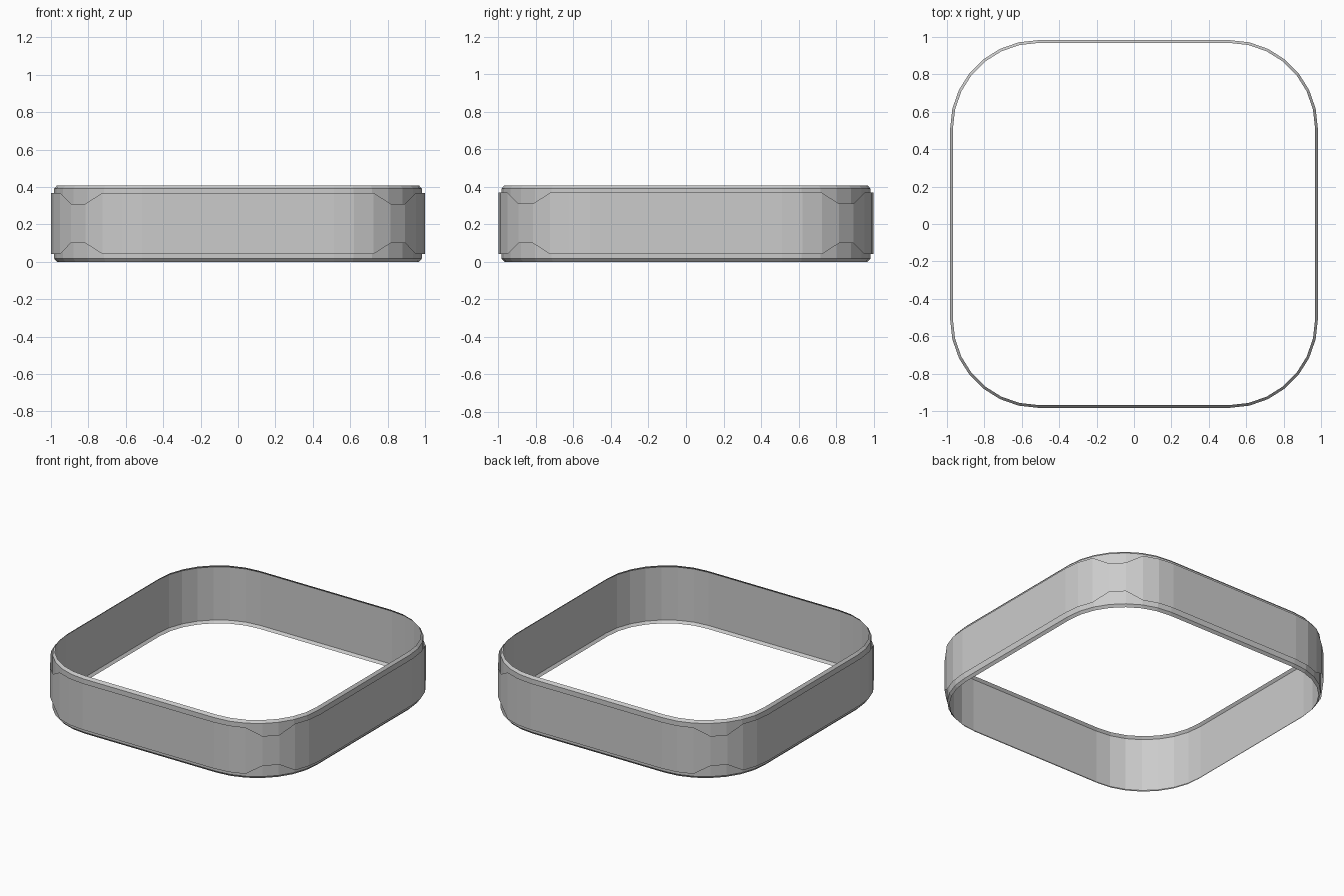
import bpy, math

if "Cube" in bpy.data.objects:
    bpy.data.objects.remove(bpy.data.objects["Cube"])

SEGMENTS = 7        # sides per rounded corner
CORNER = 0.512      # distance of the corner centres from the axes

grey = bpy.data.materials.new("light grey")
grey.diffuse_color = (0.6, 0.6, 0.6, 1)
grey.use_nodes = True
grey.node_tree.nodes["Principled BSDF"].inputs["Base Color"].default_value = grey.diffuse_color


def rounded_square(radius):
    """Counter-clockwise outline of a square with rounded corners."""
    pts = []
    for k in range(4):
        mid = math.radians(45 + 90 * k)
        cx = math.copysign(CORNER, math.cos(mid))
        cy = math.copysign(CORNER, math.sin(mid))
        for i in range(SEGMENTS + 1):
            a = math.radians(90 * (k + i / SEGMENTS))
            pts.append((cx + radius * math.cos(a), cy + radius * math.sin(a)))
    return pts


def skin(name, rings):
    """Join a stack of equal outlines, bottom to top, into an open wall."""
    n = len(rings[0])
    verts = [p for ring in rings for p in ring]
    faces = [(r * n + i, r * n + (i + 1) % n,
              (r + 1) * n + (i + 1) % n, (r + 1) * n + i)
             for r in range(len(rings) - 1) for i in range(n)]
    mesh = bpy.data.meshes.new(name)
    mesh.from_pydata(verts, [], faces)
    mesh.materials.append(grey)
    obj = bpy.data.objects.new(name, mesh)
    bpy.context.collection.objects.link(obj)


# Thin ring wall with bevelled lips at the top and bottom
profile = [(0.968, 0.0), (0.983, 0.017), (0.983, 0.391), (0.968, 0.408)]
skin("ring_wall", [[(x, y, z) for x, y in rounded_square(r - CORNER)]
                   for r, z in profile])

# Outer band, just clear of the wall and notched at the middle of each corner
middle = (SEGMENTS // 2, SEGMENTS // 2 + 1)
outline = rounded_square(1.0 - CORNER)
bottom, top = [], []
for i, (x, y) in enumerate(outline):
    half = 0.105 if i % (SEGMENTS + 1) in middle else 0.164
    bottom.append((x, y, 0.205 - half))
    top.append((x, y, 0.205 + half))
skin("outer_band", [bottom, top])
